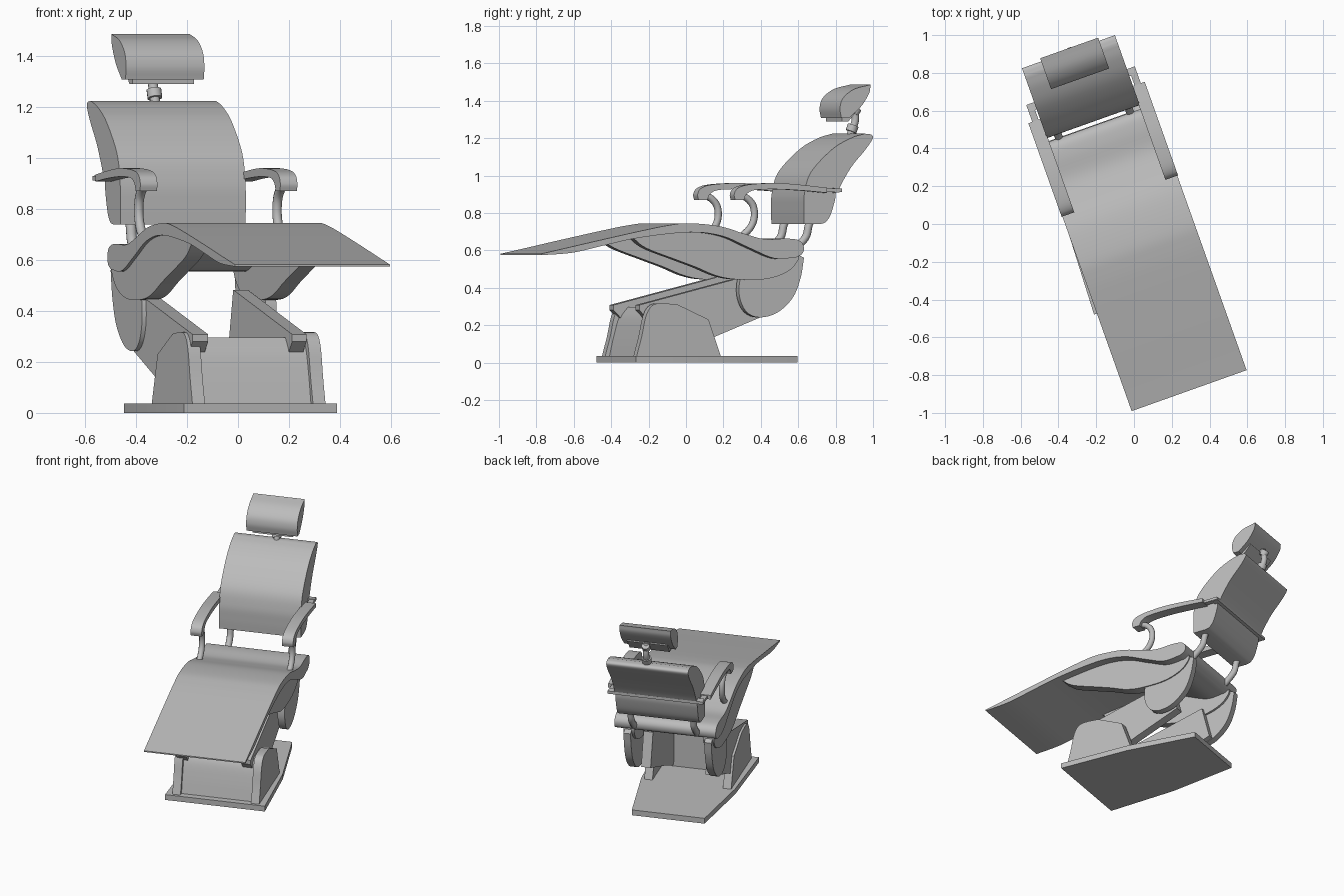
import bpy, bmesh, math
from mathutils import Vector

if "Cube" in bpy.data.objects:
    bpy.data.objects.remove(bpy.data.objects["Cube"])

TURN = math.radians(19.6)   # the whole chair is turned about z
MID = -0.021                # centre line of seat and back
LOW = -0.042                # centre line of the lower frame

grey = bpy.data.materials.new("soft_grey")
grey.diffuse_color = (0.5, 0.5, 0.5, 1)
grey.use_nodes = True
grey.node_tree.nodes["Principled BSDF"].inputs["Base Color"].default_value = grey.diffuse_color


def finish(name, mesh, angle=35):
    ob = bpy.data.objects.new(name, mesh)
    bpy.context.collection.objects.link(ob)
    mesh.materials.clear()
    mesh.materials.append(grey)
    mesh.shade_smooth()
    mesh.set_sharp_from_angle(angle=math.radians(angle))
    ob.rotation_euler.z = TURN
    return ob


def spline(pts, n=5):
    """Smooth chain through the points; two points stay a straight line."""
    p = [Vector(q) for q in pts]
    if len(p) < 3:
        return p
    p = [2 * p[0] - p[1]] + p + [2 * p[-1] - p[-2]]
    out = []
    for a, b, c, d in zip(p, p[1:], p[2:], p[3:]):
        for i in range(n):
            t = i / n
            out.append(0.5 * (2 * b + (c - a) * t + (2 * a - 5 * b + 4 * c - d) * t * t
                              + (3 * b - a - 3 * c + d) * t ** 3))
    return out + [p[-2]]


def prism(name, chains, u0, u1):
    """Side profile made of smooth chains, extruded across the chair."""
    pts = []
    for ch in chains:
        for q in spline(ch):
            if not pts or (q - pts[-1]).length > 1e-4:
                pts.append(q)
    if (pts[0] - pts[-1]).length < 1e-4:
        pts.pop()
    bm = bmesh.new()
    face = bm.faces.new([bm.verts.new((u0, q.x, q.y)) for q in pts])
    ext = bmesh.ops.extrude_face_region(bm, geom=[face])
    bmesh.ops.translate(bm, vec=(u1 - u0, 0, 0),
                        verts=[g for g in ext["geom"] if isinstance(g, bmesh.types.BMVert)])
    bmesh.ops.recalc_face_normals(bm, faces=bm.faces)
    me = bpy.data.meshes.new(name)
    bm.to_mesh(me)
    bm.free()
    return finish(name, me)


def pair(name, chains, centre, inner, outer):
    prism(name + "_right", chains, centre + inner, centre + outer)
    prism(name + "_left", chains, centre - outer, centre - inner)


def tube(name, pts, r):
    cu = bpy.data.curves.new(name, 'CURVE')
    cu.dimensions = '3D'
    path = spline(pts)
    sp = cu.splines.new('POLY')
    sp.points.add(len(path) - 1)
    for sv, q in zip(sp.points, path):
        sv.co = (*q, 1)
    cu.bevel_depth = r
    cu.bevel_resolution = 3
    cu.use_fill_caps = True
    tmp = bpy.data.objects.new(name + "_curve", cu)
    bpy.context.collection.objects.link(tmp)
    bpy.context.view_layer.update()
    me = bpy.data.meshes.new_from_object(tmp.evaluated_get(bpy.context.evaluated_depsgraph_get()))
    bpy.data.objects.remove(tmp)
    return finish(name, me, 50)


# Floor plate, tapering to the back
bm = bmesh.new()
outline = [(-.318, -.381), (.318, -.381), (.30, .1), (.232, .565), (-.232, .565), (-.30, .1)]
f = bm.faces.new([bm.verts.new((LOW + u, v, 0)) for u, v in outline])
ext = bmesh.ops.extrude_face_region(bm, geom=[f])
bmesh.ops.translate(bm, vec=(0, 0, .036),
                    verts=[g for g in ext["geom"] if isinstance(g, bmesh.types.BMVert)])
bmesh.ops.recalc_face_normals(bm, faces=bm.faces)
plate = bpy.data.meshes.new("floor_plate")
bm.to_mesh(plate)
bm.free()
finish("floor_plate", plate, 20)

# Base side plates and curved front cover
pair("base_side", [[(-.365, .03), (-.335, .14), (-.31, .25), (-.275, .305), (-.22, .317), (-.13, .31)],
                   [(-.13, .31), (.045, .23)], [(.045, .23), (.115, .03)]], LOW, .225, .277)
prism("base_front_cover", [[(-.34, .03), (-.315, .14), (-.285, .24), (-.245, .296)],
                           [(-.245, .296), (-.12, .296)], [(-.12, .296), (-.12, .03)]],
      LOW - .23, LOW + .23)

# Sloping lift arms
arm = [[(-.325, .28), (-.325, .308)], [(-.325, .308), (.365, .483)], [(.365, .483), (.42, .265)],
       [(.42, .265), (.12, .145)], [(.12, .145), (-.1, .05)]]
prism("lift_arm_right", arm, .11, .17)
prism("lift_arm_left", arm, -.305, -.24)

# Rounded hinge brackets below the seat
pair("hinge_bracket", [[(.24, .5), (.218, .42), (.222, .34), (.26, .27), (.33, .242), (.43, .265),
                        (.52, .345), (.565, .45), (.585, .56)], [(.585, .56), (.5, .6)]],
     LOW, .235, .28)

# Wavy side panels
pair("seat_side_panel", [[(-.39, .668), (-.313, .612), (-.143, .55), (-.03, .51), (.084, .465),
                          (.198, .445), (.368, .447), (.49, .487), (.55, .55), (.55, .6)],
                         [(.55, .6), (.38, .58), (.25, .63), (.08, .69), (-.086, .71),
                          (-.39, .668)]], LOW, .22, .288)

# Long seat and leg cushion
prism("seat_cushion", [[(-.929, .582), (-.79, .612), (-.594, .655), (-.344, .708), (-.2, .735),
                        (-.09, .745), (.084, .729), (.226, .688), (.34, .66), (.46, .663),
                        (.53, .655), (.56, .625), (.555, .585), (.52, .563)],
                       [(.52, .563), (.396, .557), (.255, .612), (.1, .676), (-.086, .697),
                        (-.37, .668), (-.57, .627), (-.75, .588), (-.929, .574)]],
      MID - .323, MID + .323)

# Backrest with a stepped lower pad
prism("backrest", [[(.585, .74), (.583, .82), (.588, .91), (.625, 1.02), (.744, 1.14),
                    (.85, 1.2), (.93, 1.224)],
                   [(.93, 1.224), (.967, 1.218), (.973, 1.195), (.93, 1.135), (.86, 1.055),
                    (.805, .97), (.78, .92)],
                   [(.78, .92), (.765, .91)],
                   [(.765, .91), (.76, .87), (.735, .79), (.705, .75), (.67, .74)]],
      MID - .261, MID + .261)

# Headrest, its backing plate and neck post
HEAD = -.011
prism("headrest", [[(.828, 1.307), (.82, 1.36), (.838, 1.415), (.9, 1.462), (.993, 1.486)],
                   [(.993, 1.486), (.985, 1.44), (.94, 1.37), (.87, 1.307)]],
      HEAD - .163, HEAD + .163)
prism("headrest_backing", [[(.845, 1.29), (.845, 1.34)], [(.845, 1.34), (.92, 1.38)],
                           [(.92, 1.38), (.94, 1.36)], [(.94, 1.36), (.88, 1.29)]],
      HEAD - .128, HEAD + .128)
tube("neck_post", [(HEAD, .925, 1.18), (HEAD, .945, 1.24), (HEAD, .965, 1.3), (HEAD, .955, 1.37)], .02)
tube("neck_collar", [(HEAD, .94, 1.235), (HEAD, .953, 1.268)], .03)
tube("neck_joint", [(HEAD, .955, 1.33), (HEAD, .975, 1.36)], .026)

# Armrests curling down at the front
pair("armrest", [[(.17, .87), (.165, .9), (.185, .932), (.25, .952), (.4, .96), (.55, .95), (.69, .935)],
                 [(.69, .935), (.69, .908)],
                 [(.69, .908), (.55, .92), (.4, .927), (.28, .922), (.235, .9), (.22, .87)]],
     MID, .256, .327)

# Strap across the back carrying the armrests
prism("arm_cross_strap", [[(.745, .908), (.745, .934)], [(.745, .934), (.785, .93)],
                          [(.785, .93), (.785, .912)]], MID - .3, MID + .3)
pair("arm_rear_bar", [[(.66, .912), (.66, .93)], [(.66, .93), (.785, .93)],
                      [(.785, .93), (.785, .912)]], MID, .27, .305)

# Bent armrest and backrest supports
for side, s in (("right", 1), ("left", -1)):
    u = MID + s * .288
    tube("armrest_support_" + side, [(u, .19, .895), (u, .245, .882), (u, .285, .84), (u, .292, .775),
                                     (u, .265, .715), (u, .2, .66)], .019)
    u = MID + s * .2
    tube("backrest_support_" + side, [(u, .68, .82), (u, .635, .74), (u, .615, .67), (u, .545, .6)], .021)
